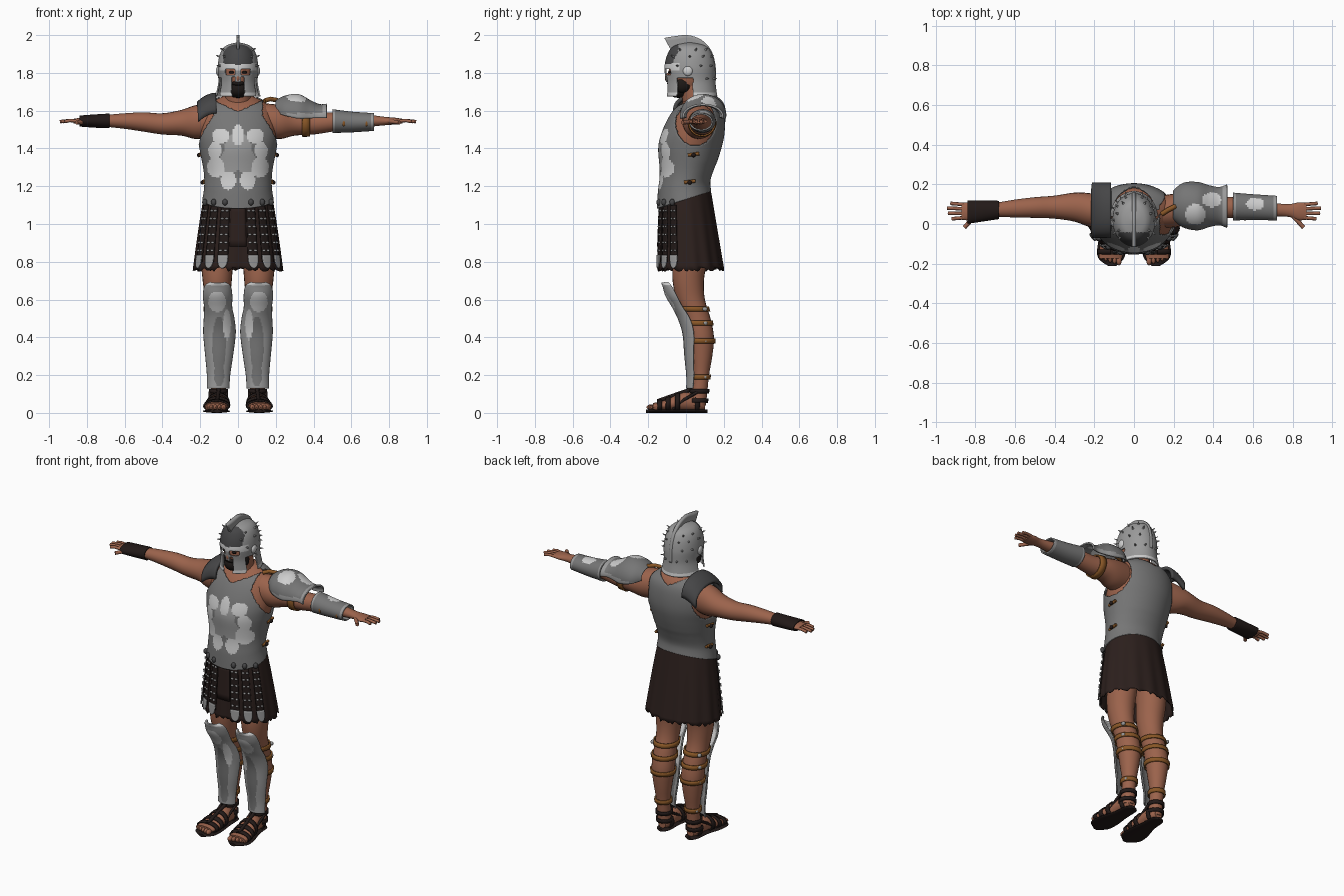
import bpy, bmesh, random
from math import sin, cos, pi, acos, sqrt
from mathutils import Vector, Matrix

random.seed(4)
cube = bpy.data.objects.get("Cube")
if cube:
    bpy.data.objects.remove(cube)


def material(name, r, g, b):
    m = bpy.data.materials.new(name)
    m.use_nodes = True
    m.diffuse_color = (r, g, b, 1)
    shader = next(n for n in m.node_tree.nodes if n.type == 'BSDF_PRINCIPLED')
    shader.inputs["Base Color"].default_value = (r, g, b, 1)
    shader.inputs["Roughness"].default_value = 0.7
    return m


skin = material("skin", .33, .125, .072)
steel = material("steel", .18, .18, .18)
bright = material("bright_steel", .32, .32, .32)
pale = material("pale_steel", .62, .62, .62)
dark = material("dark_steel", .06, .06, .062)
cloth = material("dark_cloth", .025, .014, .012)
leather = material("tan_leather", .25, .095, .02)
black = material("black_leather", .016, .01, .009)
hair = material("hair", .012, .009, .008)


def finish(name, bm, mats, thick=0):
    mesh = bpy.data.meshes.new(name)
    bmesh.ops.recalc_face_normals(bm, faces=bm.faces)
    for f in bm.faces:
        f.smooth = True
    bm.to_mesh(mesh)
    bm.free()
    for m in mats:
        mesh.materials.append(m)
    ob = bpy.data.objects.new(name, mesh)
    bpy.context.collection.objects.link(ob)
    mesh.set_sharp_from_angle(angle=.8)
    if thick:
        mod = ob.modifiers.new("thickness", 'SOLIDIFY')
        mod.thickness, mod.offset = thick, 0
    return ob


def sheet(name, fn, mats, n=24, m=16, closed=False, cap=False, thick=0, paint=None, keep=None):
    """Grid surface from fn(u, v), optionally trimmed by keep and coloured by paint."""
    bm = bmesh.new()
    cols = n if closed else n + 1
    vs = [[bm.verts.new(fn(i / n, j / m)) for i in range(cols)] for j in range(m + 1)]
    for j in range(m):
        for i in range(n):
            k = (i + 1) % cols
            bm.faces.new((vs[j][i], vs[j][k], vs[j + 1][k], vs[j + 1][i]))
    if keep:
        cut = [f for f in bm.faces if not keep(f.calc_center_median())]
        bmesh.ops.delete(bm, geom=cut, context='FACES')
        for _ in range(2):
            edge = [v for v in bm.verts if v.is_boundary]
            bmesh.ops.smooth_vert(bm, verts=edge, factor=.4,
                                  use_axis_x=True, use_axis_y=True, use_axis_z=True)
    if paint:
        for f in bm.faces:
            f.material_index = paint(f.calc_center_median())
    if cap:
        bmesh.ops.holes_fill(bm, edges=[e for e in bm.edges if e.is_boundary], sides=0)
    return finish(name, bm, mats, thick)


def spline(rows, v):
    x = v * (len(rows) - 1)
    i = min(int(x), len(rows) - 2)
    t = x - i
    a, b, c, d = (rows[max(0, min(len(rows) - 1, i + k))] for k in (-1, 0, 1, 2))
    return [q + t * ((r - p) + t * ((2 * p - 5 * q + 4 * r - w) + t * (3 * (q - r) + w - p))) / 2
            for p, q, r, w in zip(a, b, c, d)]


def loft(name, rows, mats, axis='z', s=1, arc=(0, 1), warp=None, **kw):
    """Rows hold: position on the axis, the two centres, the two radii."""
    def fn(u, v):
        t, a, b, ra, rb = spline(rows, v)
        ang = 2 * pi * (arc[0] + (arc[1] - arc[0]) * u)
        a, b = a + ra * cos(ang), b + rb * sin(ang)
        p = {'x': (t, a, b), 'y': (a, t, b), 'z': (a, b, t)}[axis]
        p = warp(*p) if warp else p
        return (s * p[0], p[1], p[2])
    full = arc == (0, 1)
    kw.setdefault('cap', full and 'thick' not in kw)
    return sheet(name, fn, mats, closed=full, **kw)


def band(name, rows, t, half, mat, axis='z', s=1, off=.006):
    """Strap hugging a loft at position t."""
    def at(x):
        for p, q in zip(rows, rows[1:]):
            if min(p[0], q[0]) <= x <= max(p[0], q[0]):
                k = (x - p[0]) / (q[0] - p[0])
                r = [g + k * (h - g) for g, h in zip(p, q)]
                return (x, r[1], r[2], r[3] + off, r[4] + off)
    loft(name, [at(t - half), at(t + half)], [mat], axis, s, m=2, thick=.008)


def solids(name, mat, items):
    """Ellipsoids given as (centre, radii) joined in one object."""
    bm = bmesh.new()
    for c, r in items:
        bmesh.ops.create_uvsphere(bm, u_segments=12, v_segments=8, radius=1,
                                  matrix=Matrix.Translation(c) @ Matrix.Diagonal((*r, 1)))
    return finish(name, bm, [mat])


def rod(name, pts, radius, mat):
    cu = bpy.data.curves.new(name, 'CURVE')
    cu.dimensions, cu.bevel_depth, cu.use_fill_caps, cu.bevel_resolution = '3D', radius, True, 2
    sp = cu.splines.new('POLY')
    sp.points.add(len(pts) - 1)
    for p, co in zip(sp.points, pts):
        p.co = (*co, 1)
    cu.materials.append(mat)
    bpy.context.collection.objects.link(bpy.data.objects.new(name, cu))


def inside(a, b, shapes):
    return any(((a - x) / rx) ** 2 + ((b - z) / rz) ** 2 < 1 for x, z, rx, rz in shapes)


# Torso and cuirass with neck and arm openings
torso = [(1.13, 0, -.01, .185, .14), (1.2, 0, -.01, .175, .135), (1.28, 0, .005, .178, .14),
         (1.4, 0, .02, .2, .163), (1.48, 0, .037, .213, .163), (1.56, 0, .055, .207, .145),
         (1.62, 0, .07, .18, .118), (1.66, 0, .08, .12, .08), (1.68, 0, .08, .07, .05)]
loft("torso", [(z, x, y, a * .95, b * .95) for z, x, y, a, b in torso], [skin], n=40, m=30)
pale_spots = [(0, 1.47, .03, .055), (.09, 1.465, .045, .04), (.12, 1.39, .035, .045),
              (.115, 1.3, .045, .055), (.05, 1.23, .04, .05)]
mid_spots = [(0, 1.41, .07, .07), (.04, 1.33, .06, .06)]


def chest_paint(c):
    if c.y > 0:
        return 0
    return 1 if inside(abs(c.x), c.z, pale_spots) else 2 if inside(abs(c.x), c.z, mid_spots) else 0


def chest_keep(c):
    arm = abs(c.x) > .13 and inside(c.y, c.z, [(.05, 1.54, .105, .125)])
    neck = c.z > (1.595 if c.y < .07 else 1.625) + .45 * abs(c.x)
    return not (arm or neck)


def hem(x, y, z):
    return (x, y, z + .33 * y * max(0, min(1, (1.33 - z) / .2)))


loft("cuirass", torso, [steel, pale, bright], n=140, m=90, warp=hem, thick=.008,
     paint=chest_paint, keep=chest_keep)
for s in (-1, 1):
    for z, y, x in ((1.22, .02, .178), (1.365, .04, .197)):
        rod("side_buckle", [(s * x, y - .03, z), (s * x, y + .03, z + .008)], .009, leather)
        solids("side_rivet", black, [((s * (x + .01), y, z), (.01, .012, .012))])

# Skirt with ragged hem and studded front strips


def skirt_point(ang, z, off=0):
    k = max(0, (1.2 - z) / .45)
    return (cos(ang) * (.165 + .07 * k ** .8 + off),
            -.003 + .028 * k + sin(ang) * (.128 + .045 * k + off), z)


def skirt_fn(u, v):
    ragged = random.uniform(-.012, .012) if v == 1 else 0
    fold = .004 * v * sin(2 * pi * u * 14)
    return skirt_point(2 * pi * u, 1.2 - .44 * v + ragged, fold)


sheet("skirt", skirt_fn, [cloth], n=112, m=20, closed=True, thick=.006)
studs = []
for x in (-.205, -.15, -.08, .08, .15, .205):
    mid = -acos(x / .235)
    sheet("skirt_strip", lambda u, v: skirt_point(mid + (u - .5) * .24, 1.1 - .3 * v, .008),
          [black], n=4, m=10, thick=.006)
    sheet("strip_tip", lambda u, v: skirt_point(
        mid + (u - .5) * .24 * sqrt(max(.02, 1 - v ** 3)), .835 - .07 * v, .013),
        [bright], n=6, m=8, thick=.006)
    for row in range(6):
        for d in (-.06, .06):
            studs.append((skirt_point(mid + d, 1.07 - .042 * row, .012), (.009, .006, .006)))
    solids("strip_knob", dark, [(skirt_point(mid, 1.115, .018), (.014, .014, .018))])
solids("strip_studs", bright, studs)
sheet("centre_flap", lambda u, v: skirt_point(-pi / 2 + (u - .5) * .4, 1.1 - .22 * v, .007),
      [cloth], n=6, m=6, thick=.006)

# Legs, greaves and sandals
leg = [(.95, .1, .03, .09, .1), (.8, .11, .02, .085, .09), (.7, .11, .012, .077, .083),
       (.6, .108, .025, .067, .075), (.5, .105, .06, .066, .07), (.4, .104, .08, .068, .068),
       (.3, .104, .083, .056, .056), (.2, .104, .08, .042, .042), (.1, .104, .07, .04, .042),
       (.04, .104, .06, .042, .045)]
foot = [(.1, .1, .04, .025, .022), (.06, .1, .05, .042, .04), (0, .102, .06, .048, .05),
        (-.06, .106, .05, .054, .04), (-.12, .112, .038, .062, .026), (-.175, .118, .034, .058, .018)]
greave = [(.13, .105, .05, .058, .045), (.2, .103, .055, .06, .05), (.3, .1, .055, .072, .06),
          (.42, .098, .06, .085, .075), (.5, .1, .04, .08, .08), (.56, .105, 0, .073, .07),
          (.62, .108, -.03, .077, .075), (.67, .108, -.06, .068, .06), (.69, .108, -.083, .04, .045)]


def greave_paint(c):
    x = abs(c.x)
    if inside(x, c.z, [(.11, .59, .045, .055), (.06, .47, .02, .08)]) or c.z > .675:
        return 1
    return 2 if inside(x, c.z, [(.1, .36, .035, .15), (.1, .2, .025, .06)]) else 0


for s in (-1, 1):
    loft("leg", leg, [skin], s=s, m=36)
    loft("greave", greave, [bright, pale, steel], s=s, arc=(.54, .96), n=36, m=60, thick=.008,
         paint=greave_paint)
    for z in (.55, .475, .38, .19):
        band("calf_strap", leg, z, .013, leather, s=s)
        solids("strap_buckle", bright, [((s * .165, .1, z), (.012, .014, .012))] if z > .2 else
               [((s * .145, .1, z), (.008, .01, .01))])
    loft("foot", foot, [skin], 'y', s, m=20)
    solids("toes", skin, [((s * (.076 + .022 * i), -.185 + .007 * i, .03),
                           (.014 if i == 0 else .011, .024, .015)) for i in range(5)])
    loft("sole", [(.115, .1, .009, .015, .009), (.09, .1, .009, .042, .009), (0, .103, .009, .05, .009),
                  (-.1, .112, .009, .07, .009), (-.17, .115, .009, .066, .009),
                  (-.212, .11, .009, .02, .009)], [black], 'y', s, m=24)
    for y in (-.14, -.095, -.045, .06):
        band("sandal_strap", foot, y, .012, black, 'y', s)
    for z in (.065, .115):
        band("ankle_strap", leg, z, .011, black, s=s)
    rod("instep_strap", [(s * .11, -.15, .062), (s * .106, -.06, .094), (s * .102, .01, .118),
                         (s * .104, .03, .14)], .011, black)
    for x in (.06, .148):
        rod("side_strap", [(s * x, -.07, .02), (s * x, -.01, .07), (s * x, .06, .11)], .008, black)

# Arms and hands
arm = [(.12, .06, 1.55, .08, .09), (.22, .07, 1.54, .085, .09), (.3, .085, 1.536, .073, .068),
       (.4, .085, 1.53, .058, .056), (.5, .083, 1.54, .052, .051), (.6, .078, 1.545, .045, .041),
       (.7, .072, 1.546, .035, .031), (.78, .068, 1.545, .032, .022), (.83, .064, 1.545, .045, .018),
       (.87, .064, 1.545, .042, .012)]
for s in (-1, 1):
    loft("arm", arm, [skin], 'x', s, m=40)
    for y, tip_y, tip_x in ((.098, .104, .925), (.076, .08, .943), (.053, .054, .938), (.032, .026, .918)):
        rod("finger", [(s * .85, y, 1.545), (s * .89, (y + tip_y) / 2, 1.548), (s * tip_x, tip_y, 1.542)],
            .009, skin)
    rod("thumb", [(s * .79, .05, 1.545), (s * .83, .01, 1.54), (s * .855, -.018, 1.537)], .011, skin)
loft("wrist_wrap", [(.68, .071, 1.546, .043, .036), (.76, .066, 1.545, .05, .032),
                    (.84, .06, 1.545, .056, .026)], [black], 'x', -1, thick=.006)
bracer = [(.5, .088, 1.545, .066, .059), (.6, .085, 1.54, .061, .051), (.72, .08, 1.54, .058, .043)]
loft("bracer", bracer, [steel, pale, bright], 'x', n=40, m=30, thick=.008,
     paint=lambda c: 1 if c.z > 1.54 and inside(c.x, c.y, [(.61, .1, .045, .03)]) else
     2 if c.x > .705 or c.x < .515 else 0)
for x in (.56, .68):
    solids("bracer_buckle", leather, [((x, .026, 1.535), (.01, .008, .018))])
band("upper_arm_strap", arm, .36, .02, leather, 'x')

# Shoulder armour
loft("pauldron", [(.2, .095, 1.6, .07, .05), (.25, .095, 1.585, .108, .09), (.32, .09, 1.572, .117, .11),
                  (.38, .09, 1.57, .1, .082), (.43, .09, 1.57, .092, .06), (.47, .09, 1.57, .105, .062)],
     [steel, pale, bright], 'x', arc=(-.02, .52), n=36, m=40, thick=.01,
     paint=lambda c: 1 if inside(c.x, c.y, [(.31, .05, .05, .05), (.39, .12, .05, .035)]) else
     2 if c.x > .45 or c.z < 1.585 else 0)
sheet("shoulder_pad", lambda u, v: (-.115 - .095 * u, .07 - .13 * cos(pi * v),
                                    1.585 + .1 * sin(pi * v) ** .7 - .045 * u * u),
      [dark], n=10, m=24, thick=.02)
rod("shoulder_strap", [(.14, .05, 1.652), (.17, .07, 1.662), (.21, .09, 1.655)], .012, leather)

# Head, beard and eyes
loft("neck", [(1.58, 0, .07, .085, .08), (1.66, 0, .05, .068, .07), (1.76, 0, .03, .065, .07)], [skin])
solids("head", skin, [((0, .005, 1.79), (.082, .1, .12)), ((0, -.095, 1.775), (.013, .017, .025))])
solids("beard", hair, [((0, -.04, 1.712), (.06, .058, .045)), ((.055, -.02, 1.735), (.026, .045, .04)),
                       ((-.055, -.02, 1.735), (.026, .045, .04)), ((0, -.085, 1.745), (.035, .015, .012))])
solids("eyes", hair, [((s * .034, -.087, 1.803), (.014, .009, .007)) for s in (-1, 1)])

# Helmet with visor openings, crest and spikes
helmet = [(1.675, 0, .03, .116, .132), (1.75, 0, .025, .101, .127), (1.83, 0, .02, .104, .13),
          (1.9, 0, .02, .091, .113), (1.94, 0, .02, .062, .08), (1.958, 0, .02, .004, .004)]


def helmet_keep(c):
    x = abs(c.x)
    if c.y > .035 or c.z > 1.818:
        return c.z > 1.69 or c.y > .035
    if c.y > -.045:
        return c.z > 1.775
    if x < .014:
        return c.z > 1.752
    if c.z > 1.79:
        return x > .066
    return x > .032 or c.z > 1.778


def helmet_paint(c):
    if c.y < -.03 and 1.815 < c.z < 1.842 + .1 * abs(c.x):
        return 1
    return 2 if c.y < -.04 and c.z > 1.84 and abs(c.x) < .075 else 1 if c.z < 1.695 else 0


loft("helmet", helmet, [bright, pale, dark], n=120, m=70, thick=.008, keep=helmet_keep, paint=helmet_paint)
crest = [(-.115, 1.985, -.085, 1.93), (-.06, 1.994, -.06, 1.91), (.01, 2, .01, 1.94), (.08, 1.976, .06, 1.92),
         (.13, 1.925, .1, 1.88), (.155, 1.85, .13, 1.83), (.16, 1.76, .14, 1.76)]


def crest_fn(u, v):
    y, z, y2, z2 = spline(crest, v)
    return (0, y + (y2 - y) * u, z + (z2 - z) * u)


sheet("crest", crest_fn, [bright], n=4, m=36, thick=.018)
bm = bmesh.new()
for s in (-1, 1):
    for v, angles in ((.42, (-.5, .45, .95)), (.55, (-.8, 0, .6, 1.15)), (.68, (-.5, .3, .9)), (.25, (.7, 1.2))):
        z, _, cy, rx, ry = spline(helmet, v)
        for a in angles:
            out = Vector((s * cos(a), sin(a), max(0, (z - 1.83) * 8))).normalized()
            spot = Vector((s * rx * cos(a), cy + ry * sin(a), z)) + out * .01
            bmesh.ops.create_cone(bm, segments=8, radius1=.008, radius2=.001, depth=.026, cap_ends=True,
                                  matrix=Matrix.Translation(spot) @ out.to_track_quat('Z', 'Y').to_matrix().to_4x4())
finish("helmet_spikes", bm, [bright])
solids("ear_discs", pale, [((s * .105, .01, 1.81), (.012, .026, .026)) for s in (-1, 1)])
